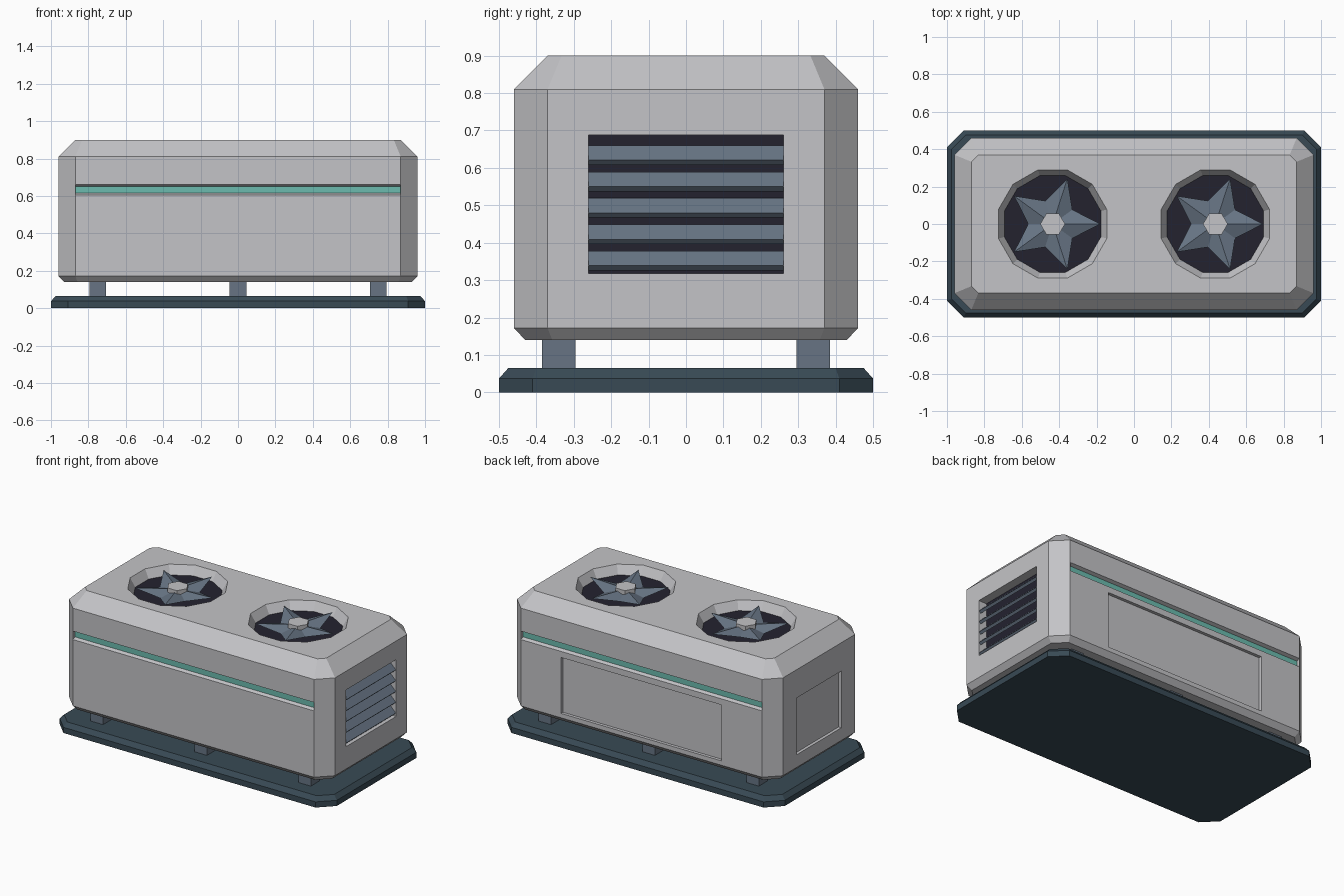
import bpy, bmesh, math
from mathutils import Matrix, Vector

cube = bpy.data.objects.get("Cube")
if cube:
    bpy.data.objects.remove(cube, do_unlink=True)


def material(name, rgb):
    m = bpy.data.materials.new(name)
    m.use_nodes = True
    m.diffuse_color = (*rgb, 1)
    m.node_tree.nodes["Principled BSDF"].inputs["Base Color"].default_value = (*rgb, 1)
    return m


GREY = material("light grey paint", (0.55, 0.55, 0.57))
TEAL = material("teal trim", (0.15, 0.50, 0.43))
SLATE = material("slate metal", (0.135, 0.175, 0.23))
NAVY = material("dark blue base", (0.040, 0.068, 0.090))
DARK = material("dark interior", (0.017, 0.016, 0.028))


def finish(name, bm, mat):
    bmesh.ops.recalc_face_normals(bm, faces=bm.faces)
    mesh = bpy.data.meshes.new(name)
    bm.to_mesh(mesh)
    bm.free()
    mesh.materials.append(mat)
    ob = bpy.data.objects.new(name, mesh)
    bpy.context.collection.objects.link(ob)
    return ob


def loft(name, rings, mat):
    """Closed solid skinned through equal-length rings of points."""
    bm = bmesh.new()
    loops = [[bm.verts.new(p) for p in ring] for ring in rings]
    n = len(loops[0])
    for a, b in zip(loops, loops[1:]):
        for i in range(n):
            j = (i + 1) % n
            bm.faces.new((a[i], a[j], b[j], b[i]))
    bm.faces.new(loops[0])
    bm.faces.new(loops[-1])
    return finish(name, bm, mat)


def box(name, centre, size, mat, tilt=0):
    bm = bmesh.new()
    bmesh.ops.create_cube(bm, size=1)
    turn = Matrix.Rotation(tilt, 4, 'Y')
    bm.transform(Matrix.Translation(centre) @ turn @ Matrix.Diagonal((*size, 1)))
    return finish(name, bm, mat)


def octagon(hx, hy, cut, inset, z):
    """Rectangle with cut corners, moved inward evenly by inset."""
    c = cut - inset * (2 - math.sqrt(2))
    hx, hy = hx - inset, hy - inset
    quarter = [(hx, hy - c), (hx - c, hy)]
    pts = quarter + [(-x, y) for x, y in quarter[::-1]]
    return [(x, y, z) for x, y in pts + [(-x, -y) for x, y in pts]]


def polygon(n, r, cx, z, start=0.0):
    return [(cx + r * math.cos(start + math.tau * i / n),
             r * math.sin(start + math.tau * i / n), z) for i in range(n)]


def rect_xz(hx, z0, z1, y):
    return [(-hx, y, z0), (hx, y, z0), (hx, y, z1), (-hx, y, z1)]


def carve(target, cutters):
    """Subtract each cutter, then discard it."""
    bpy.context.view_layer.objects.active = target
    for c in cutters:
        c.hide_render = True
        mod = target.modifiers.new("cut", 'BOOLEAN')
        mod.operation = 'DIFFERENCE'
        mod.solver = 'EXACT'
        mod.object = c
        bpy.ops.object.modifier_apply(modifier=mod.name)
        bpy.data.objects.remove(c, do_unlink=True)


# Base slab and feet
loft("base", [octagon(1, 0.5, 0.09, i, z)
              for i, z in ((0, 0), (0, 0.037), (0.025, 0.065))], NAVY)
for x in (-0.75, 0, 0.75):
    for y in (-0.34, 0.34):
        box("foot", (x, y, 0.105), (0.09, 0.09, 0.09), SLATE)

# Chamfered housing
housing = loft("housing", [octagon(0.96, 0.46, 0.09, i, z)
                           for i, z in ((0.03, 0.14), (0, 0.172), (0, 0.81), (0.09, 0.90))], GREY)

# Recesses: fan wells, trim grooves, louver opening, back and end panels
FAN_X, RIM, FLOOR_Z = 0.435, 0.30, 0.84
HALF_STEP = math.pi / 12
cutters = []
for x in (-FAN_X, FAN_X):
    cutters.append(loft("well_cutter", [
        polygon(12, 0.265, x, FLOOR_Z, HALF_STEP),
        polygon(12, RIM, x, 0.90, HALF_STEP),
        polygon(12, RIM, x, 0.95, HALF_STEP)], GREY))
for s in (-1, 1):
    cutters.append(loft("groove_cutter", [
        rect_xz(0.869, 0.615, 0.650, 0.435 * s),
        rect_xz(0.869, 0.605, 0.660, 0.46 * s),
        rect_xz(0.869, 0.605, 0.660, 0.50 * s)], GREY))
cutters.append(box("louver_cutter", (0.945, 0, 0.503), (0.10, 0.52, 0.37), GREY))
cutters.append(box("end_panel_cutter", (-0.98, 0, 0.44), (0.08, 0.46, 0.37), GREY))
cutters.append(box("back_panel_cutter", (0, 0.48, 0.383), (1.16, 0.08, 0.365), GREY))
carve(housing, cutters)

# Teal trim strips set in the grooves
for s in (-1, 1):
    box("trim_strip", (0, 0.436 * s, 0.6325), (1.736, 0.006, 0.036), TEAL)

# Louver back plate and angled slats
box("louver_backing", (0.898, 0, 0.503), (0.008, 0.52, 0.37), DARK)
for i in range(5):
    box("louver_slat", (0.931, 0, 0.352 + 0.0705 * i), (0.056, 0.52, 0.018), SLATE, math.pi / 4)


def fan_blades(cx, points=5):
    """Star of ridged blades with tips raised above the valleys."""
    bm = bmesh.new()
    top = bm.verts.new((cx, 0, 0.876))
    under = bm.verts.new((cx, 0, 0.850))
    ring = []
    for i in range(points * 2):
        a = math.pi * i / points
        r, z = ((0.255, 0.885), (0.13, 0.852))[i % 2]
        ring.append(bm.verts.new((cx + r * math.cos(a), r * math.sin(a), z)))
    for a, b in zip(ring, ring[1:] + ring[:1]):
        bm.faces.new((top, a, b))
        bm.faces.new((under, b, a))
    return finish("fan_blades", bm, SLATE)


# Fans: dark floor, blades and hexagonal hub
for x in (-FAN_X, FAN_X):
    loft("fan_floor", [polygon(12, 0.268, x, z, HALF_STEP)
                       for z in (FLOOR_Z - 0.003, FLOOR_Z + 0.004)], DARK)
    fan_blades(x)
    loft("fan_hub", [polygon(6, 0.066, x, z) for z in (FLOOR_Z, 0.895)], GREY)
